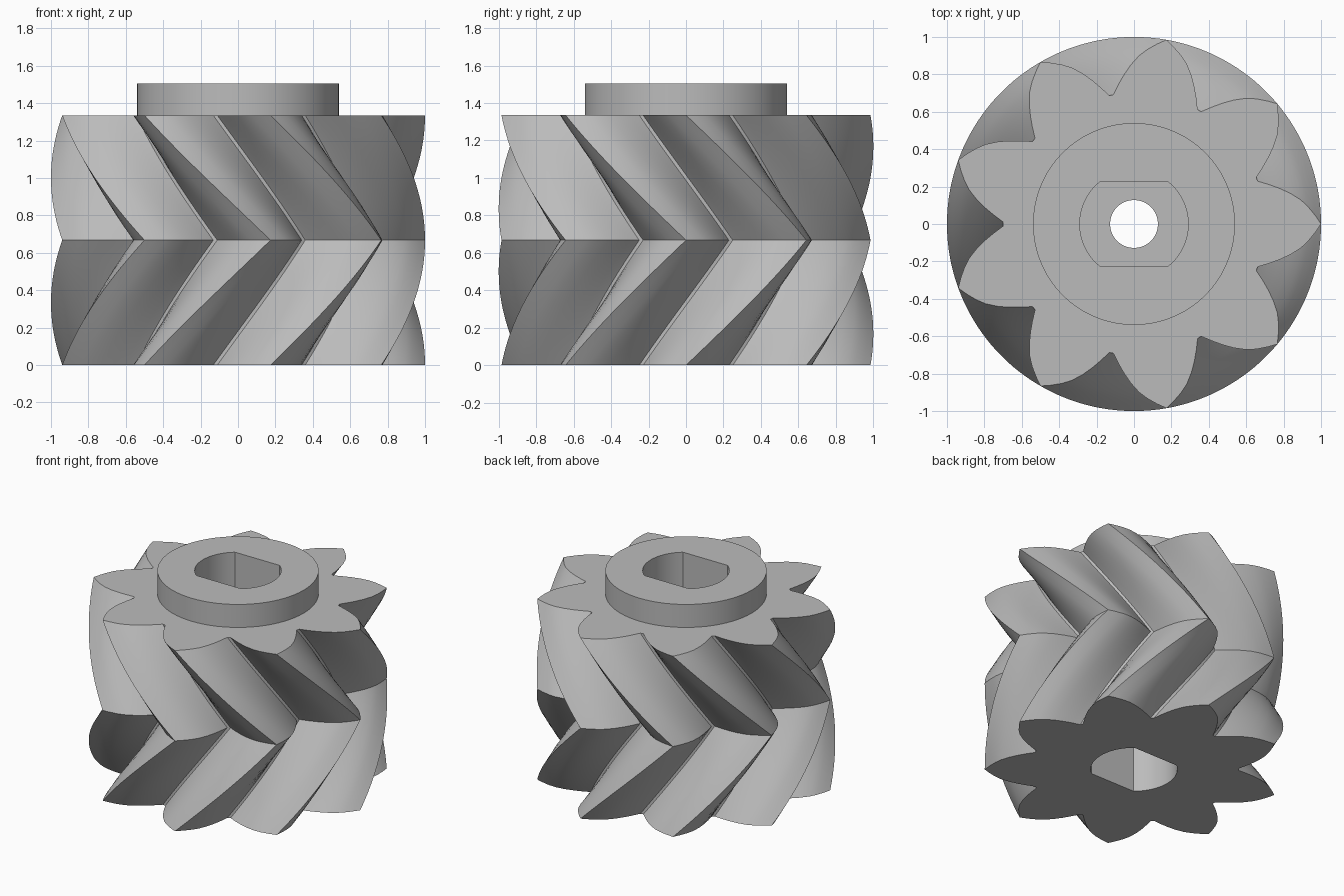
import bpy, bmesh
from math import radians, cos, sin, asin, pi

cube = bpy.data.objects.get("Cube")
if cube:
    bpy.data.objects.remove(cube, do_unlink=True)

TEETH = 9
PITCH = 2 * pi / TEETH
GEAR_TOP, HUB_TOP = 1.335, 1.505
WEB_LOW, WEB_HIGH = 0.62, 0.72
STEPS = 20  # slices in each half of the herringbone

grey = bpy.data.materials.new("light grey")
grey.use_nodes = True
colour = (0.5, 0.5, 0.5, 1)
grey.diffuse_color = colour
grey.node_tree.nodes["Principled BSDF"].inputs["Base Color"].default_value = colour

# Half of a tooth: radius and angle (degrees) away from the tip
FLANK = [(0.97, 2.7), (0.935, 5.7), (0.9, 8.3), (0.85, 11.2),
         (0.8, 13.8), (0.75, 16.4), (0.71, 18.5), (0.7, 19.1)]


def polar(r, a):
    return r * cos(a), r * sin(a)


def gear_outline(turn):
    """Closed outline of all teeth, rotated by turn."""
    tooth = [(r, -a) for r, a in reversed(FLANK)] + [(1.0, 0)] + FLANK
    return [polar(r, radians(a) + i * PITCH + turn)
            for i in range(TEETH) for r, a in tooth]


def circle(r, n=72):
    return [polar(r, 2 * pi * i / n) for i in range(n)]


def flatted_circle(r, flat, n=20):
    """Circle with two flats parallel to x."""
    limit = asin(flat / r)
    arc = [-limit + 2 * limit * i / n for i in range(n + 1)]
    return [polar(r, a + side) for side in (0, pi) for a in arc]


bm = bmesh.new()


def ring(points, z):
    verts = [bm.verts.new((x, y, z)) for x, y in points]
    for a, b in zip(verts, verts[1:] + verts[:1]):
        bm.edges.new((a, b))
    return verts


def wall(low, high):
    """Skin two matching rings."""
    n = len(low)
    for i in range(n):
        j = (i + 1) % n
        bm.faces.new((low[i], low[j], high[j], high[i]))


def flat_face(outer, inner):
    """Flat face between an outline and the hole inside it."""
    edges = [bm.edges.get((a, b)) for loop in (outer, inner)
             for a, b in zip(loop, loop[1:] + loop[:1])]
    bmesh.ops.triangle_fill(bm, edges=edges, use_beauty=True)


def tube(points, low, high):
    a, b = ring(points, low), ring(points, high)
    wall(a, b)
    return a, b


# Herringbone teeth: twist one pitch up to the middle, then back
slices = []
for k in range(2 * STEPS + 1):
    t = k / STEPS
    turn = PITCH * (1 - abs(1 - t))
    slices.append(ring(gear_outline(turn), t * GEAR_TOP / 2))
for low, high in zip(slices, slices[1:]):
    wall(low, high)

# Hub collar
hub_low, hub_high = tube(circle(0.54), GEAR_TOP, HUB_TOP)
flat_face(slices[-1], hub_low)

# Flatted sockets above and below a web with a round hole
socket = flatted_circle(0.29, 0.225)
upper_low, upper_high = tube(socket, WEB_HIGH, HUB_TOP)
lower_low, lower_high = tube(socket, 0, WEB_LOW)
hole_low, hole_high = tube(circle(0.128, 40), WEB_LOW, WEB_HIGH)
flat_face(hub_high, upper_high)
flat_face(upper_low, hole_high)
flat_face(lower_high, hole_low)
flat_face(slices[0], lower_low)

bmesh.ops.recalc_face_normals(bm, faces=bm.faces[:])
mesh = bpy.data.meshes.new("herringbone_gear")
bm.to_mesh(mesh)
bm.free()
mesh.materials.append(grey)
gear = bpy.data.objects.new("herringbone_gear", mesh)
bpy.context.collection.objects.link(gear)

bpy.ops.object.select_all(action='DESELECT')
gear.select_set(True)
bpy.context.view_layer.objects.active = gear
bpy.ops.object.shade_smooth_by_angle(angle=radians(28))
